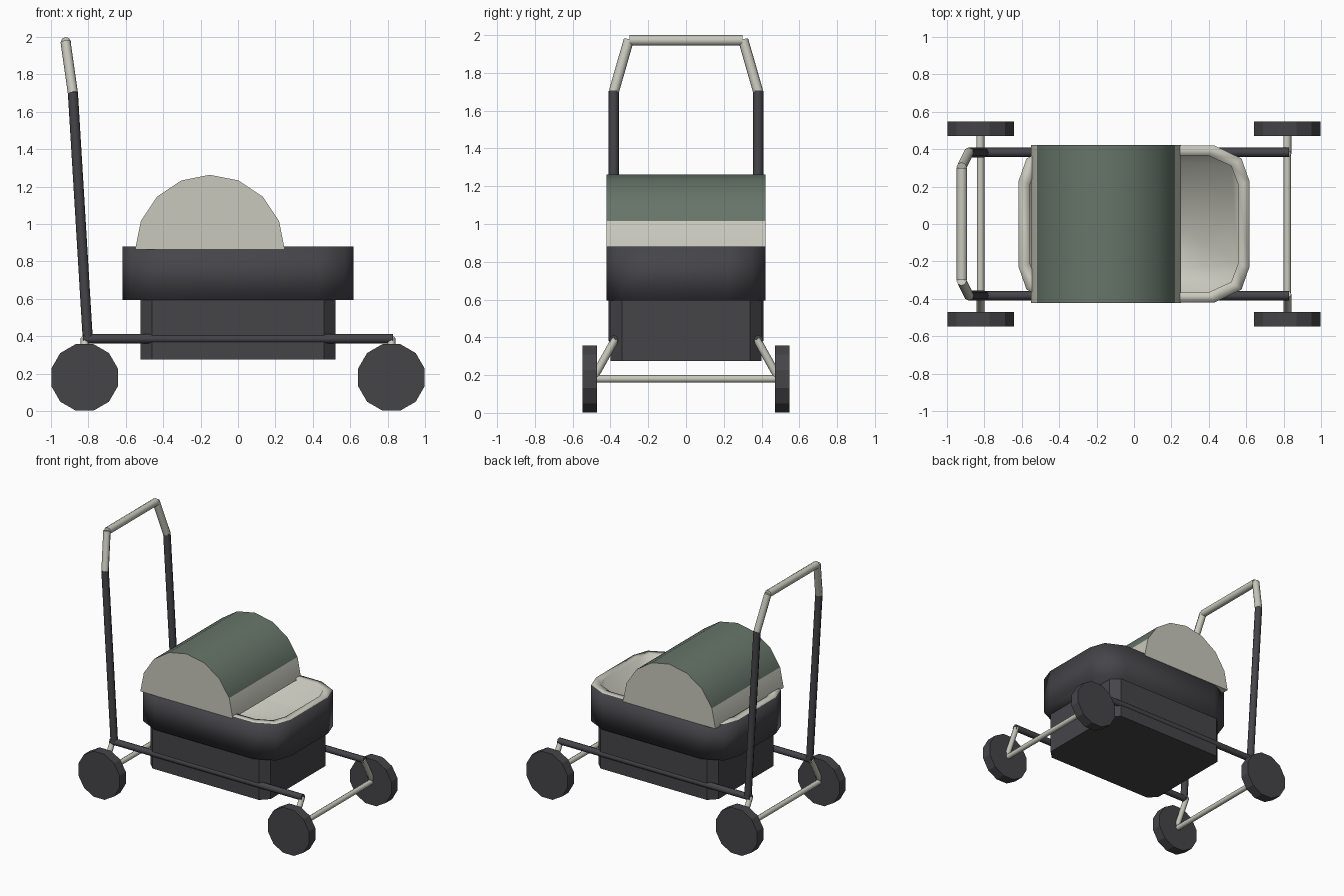
import bpy, bmesh, math
from mathutils import Vector

cube = bpy.data.objects.get("Cube")
if cube:
    bpy.data.objects.remove(cube, do_unlink=True)


def material(name, rgb):
    m = bpy.data.materials.new(name)
    m.use_nodes = True
    m.diffuse_color = (*rgb, 1)
    m.node_tree.nodes["Principled BSDF"].inputs["Base Color"].default_value = (*rgb, 1)
    return m


dark = material("charcoal", (0.06, 0.058, 0.066))
cream = material("cream", (0.58, 0.58, 0.51))
green = material("sage green", (0.135, 0.178, 0.142))


def finish(name, bm, mats):
    bmesh.ops.recalc_face_normals(bm, faces=bm.faces)
    mesh = bpy.data.meshes.new(name)
    bm.to_mesh(mesh)
    bm.free()
    for m in mats:
        mesh.materials.append(m)
    obj = bpy.data.objects.new(name, mesh)
    bpy.context.collection.objects.link(obj)
    return obj


def smooth(obj, degrees):
    bpy.ops.object.select_all(action='DESELECT')
    obj.select_set(True)
    bpy.context.view_layer.objects.active = obj
    bpy.ops.object.shade_smooth_by_angle(angle=math.radians(degrees))


def rod(name, start, end, radius, mat, sides=8, turn=0.0):
    a, b = Vector(start), Vector(end)
    bm = bmesh.new()
    bmesh.ops.create_cone(bm, cap_ends=True, segments=sides, radius1=radius,
                          radius2=radius, depth=(b - a).length)
    obj = finish(name, bm, [mat])
    obj.location = (a + b) / 2
    spin = Vector((0, 0, 1)).rotation_difference(b - a).to_matrix()
    twist = Vector((1, 0, 0)).rotation_difference(Vector((math.cos(turn), math.sin(turn), 0)))
    obj.rotation_euler = (spin @ twist.to_matrix()).to_euler()
    if sides < 10:
        smooth(obj, 50)
    return obj


def outline(corner):
    """Mirror the points of one corner into a full plan outline."""
    loop = corner + [(-x, y) for x, y in reversed(corner)]
    return loop + [(-x, -y) for x, y in loop]


def ring(bm, plan, z):
    return [bm.verts.new((x, y, z)) for x, y in plan]


def bridge(bm, lower, upper):
    n = len(lower)
    return [bm.faces.new((lower[i], lower[(i + 1) % n], upper[(i + 1) % n], upper[i]))
            for i in range(n)]


# Lower basket with chamfered corners
bm = bmesh.new()
plan = outline([(0.52, 0.34), (0.46, 0.40)])
low, high = ring(bm, plan, 0.275), ring(bm, plan, 0.6)
bridge(bm, low, high)
bm.faces.new(low)
bm.faces.new(high)
finish("lower_basket", bm, [dark])

# Carrier tub: dark shell, cream rim and lining
bm = bmesh.new()
outer = outline([(0.617, 0.23), (0.575, 0.35), (0.43, 0.42)])
inner = outline([(0.557, 0.21), (0.52, 0.31), (0.40, 0.365)])
base, lip = ring(bm, outer, 0.595), ring(bm, outer, 0.88)
rim, floor = ring(bm, inner, 0.88), ring(bm, inner, 0.65)
bridge(bm, base, lip)
bm.faces.new(base)
for f in bridge(bm, lip, rim) + bridge(bm, rim, floor) + [bm.faces.new(floor)]:
    f.material_index = 1
for f in bm.faces:
    f.smooth = True
finish("carrier_tub", bm, [dark, cream])

# Half-round hood: green over the top, cream ends and lower strips
bm = bmesh.new()
arc = [(-0.15 - 0.4 * math.cos(math.pi * i / 8), 0.863 + 0.4 * math.sin(math.pi * i / 8))
       for i in range(9)]
near = [bm.verts.new((x, -0.422, z)) for x, z in arc]
far = [bm.verts.new((x, 0.422, z)) for x, z in arc]
for i, f in enumerate(bridge(bm, near, far)):
    f.material_index = 1 if 0 < i < 7 else 0
bm.faces.new(near)
bm.faces.new(far)
smooth(finish("hood", bm, [cream, green]), 40)

# Push handle crossbar
rod("handle_grip", (-0.92, -0.3, 1.972), (-0.92, 0.3, 1.972), 0.028, cream)

for y, side in ((-1, "right"), (1, "left")):
    # Frame rail, handle upright and slanted handle arm
    rod(f"{side}_frame_rail", (-0.83, 0.383 * y, 0.387), (0.83, 0.383 * y, 0.387), 0.025, dark)
    rod(f"{side}_handle_upright", (-0.803, 0.382 * y, 0.38), (-0.883, 0.382 * y, 1.705), 0.027, dark)
    rod(f"{side}_handle_arm", (-0.883, 0.382 * y, 1.7), (-0.922, 0.303 * y, 1.975), 0.027, cream)
    for x, end in ((-1, "rear"), (1, "front")):
        # Wheel and its slanted strut
        rod(f"{end}_{side}_wheel", (0.82 * x, 0.47 * y, 0.18), (0.82 * x, 0.547 * y, 0.18),
            0.184, dark, 12, math.pi / 12)
        rod(f"{end}_{side}_strut", (0.82 * x, 0.375 * y, 0.39), (0.82 * x, 0.492 * y, 0.18),
            0.021, cream)

# Axles
for x, end in ((-0.82, "rear"), (0.82, "front")):
    rod(f"{end}_axle", (x, -0.48, 0.18), (x, 0.48, 0.18), 0.02, cream)
